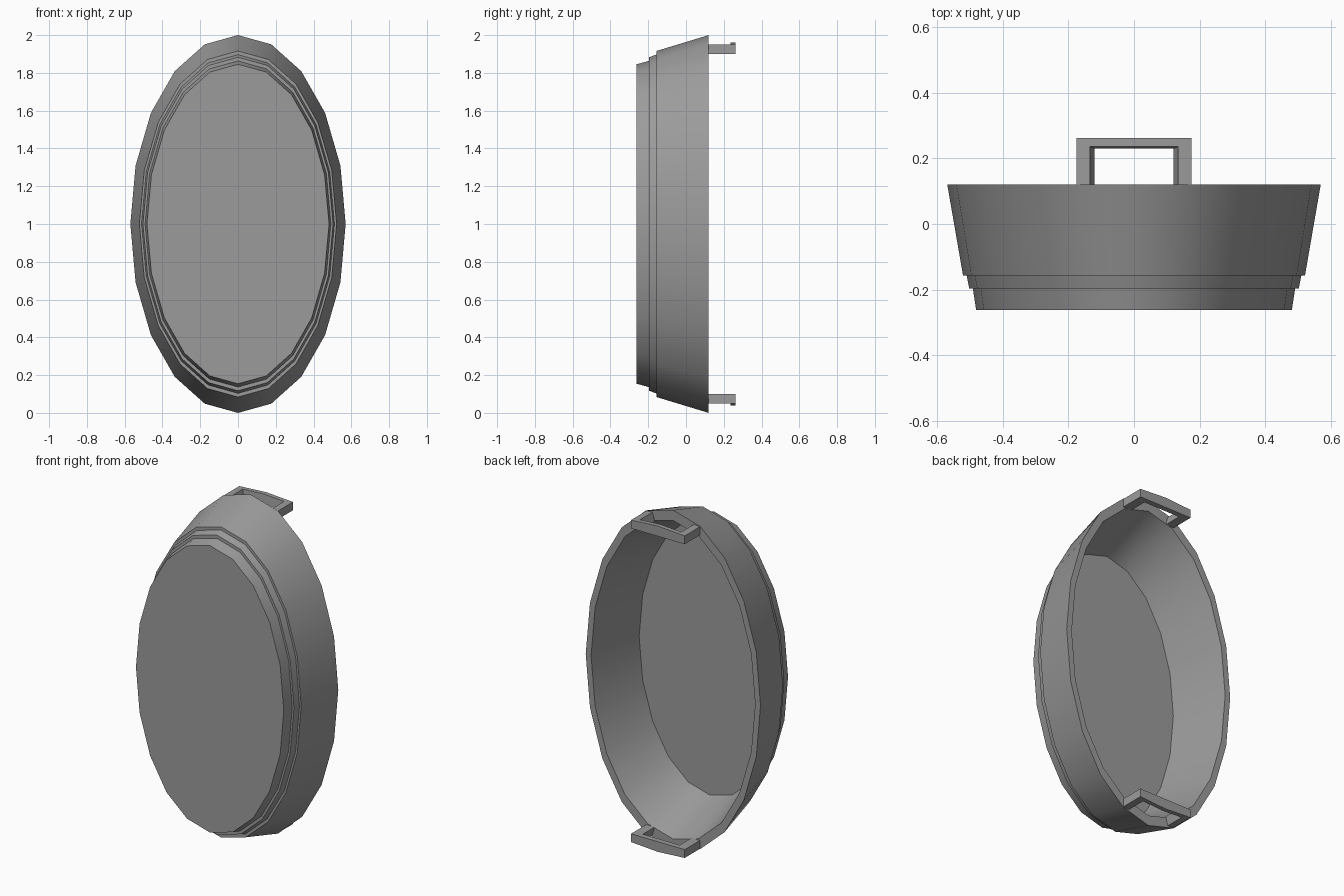
import bpy, bmesh
from math import sin, cos, pi, radians

if "Cube" in bpy.data.objects:
    bpy.data.objects.remove(bpy.data.objects["Cube"])

SIDES = 20
RATIO = 1.0 / 0.57   # oval height to width

grey = bpy.data.materials.new("dark_grey")
grey.diffuse_color = (0.33, 0.33, 0.33, 1)
grey.use_nodes = True
grey.node_tree.nodes["Principled BSDF"].inputs["Base Color"].default_value = grey.diffuse_color


def finish(bm, name):
    bmesh.ops.recalc_face_normals(bm, faces=bm.faces)
    me = bpy.data.meshes.new(name)
    bm.to_mesh(me)
    bm.free()
    me.materials.append(grey)
    me.shade_smooth()
    me.set_sharp_from_angle(angle=radians(40))
    ob = bpy.data.objects.new(name, me)
    bpy.context.collection.objects.link(ob)
    return ob


# Oval tub: (half width, y) profile from outer base over the rim to the inner floor
profile = [(0.482, -0.262), (0.492, -0.197), (0.503, -0.197), (0.511, -0.157),
           (0.522, -0.157), (0.57, 0.12), (0.535, 0.12), (0.463, -0.225)]
bm = bmesh.new()
rings = []
for a, y in profile:
    rings.append([bm.verts.new((a * cos(2 * pi * i / SIDES), y,
                                1 + a * RATIO * sin(2 * pi * i / SIDES)))
                  for i in range(SIDES)])
for r, s in zip(rings, rings[1:]):
    for i in range(SIDES):
        j = (i + 1) % SIDES
        bm.faces.new((r[i], r[j], s[j], s[i]))
bm.faces.new(rings[0])
bm.faces.new(rings[-1])
finish(bm, "oval_tub")


# Handles: square U frames, outer side slightly ridged in the middle, tapered opening
def handle(name, side):
    bm = bmesh.new()

    def u_path(w, y, r, ridge):
        pts = [(-w, 0.12), (-w, y), (0, y), (w, y), (w, 0.12)]
        return [bm.verts.new((x, py, 1 + side * (r - ridge * abs(x) / 0.175)))
                for x, py in pts]

    loops = [u_path(0.175, 0.262, 0.96, 0.011), u_path(0.175, 0.262, 0.90, 0),
             u_path(0.12, 0.23, 0.90, 0), u_path(0.135, 0.236, 0.96, 0.011)]
    for k in range(4):
        p, q = loops[k], loops[(k + 1) % 4]
        for i in range(4):
            bm.faces.new((p[i], p[i + 1], q[i + 1], q[i]))
    for end in (0, 4):
        bm.faces.new([l[end] for l in loops])
    finish(bm, name)


handle("upper_handle", 1)
handle("lower_handle", -1)
